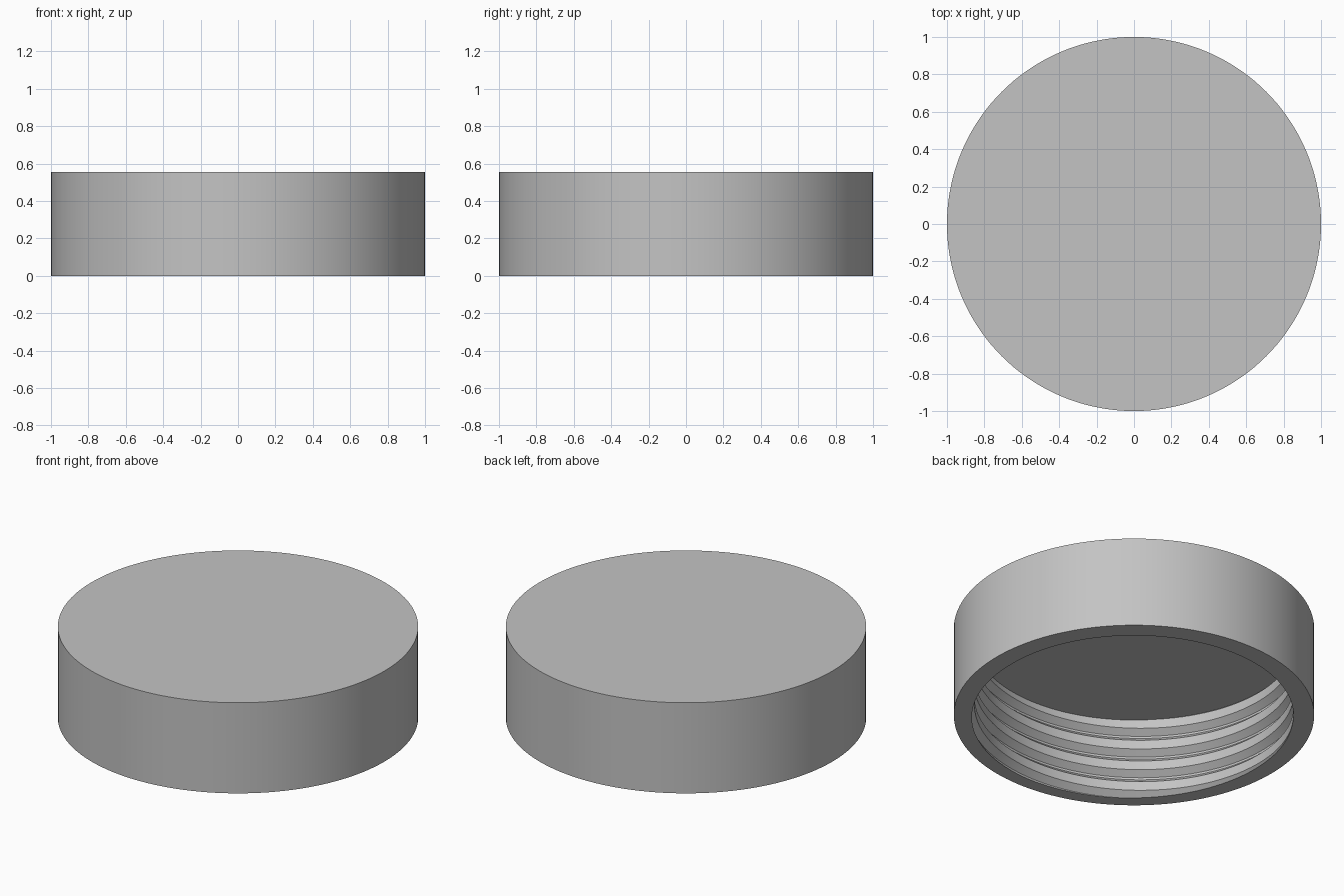
import bpy, bmesh, math

cube = bpy.data.objects.get("Cube")
if cube:
    bpy.data.objects.remove(cube, do_unlink=True)

HEIGHT, CEILING = 0.555, 0.48        # outer height, underside of the top plate
OUTER, BORE, GROOVE = 1.0, 0.885, 0.92
PITCH, ROOT_HALF, EDGE_HALF = 0.1325, 0.0065, 0.0385
START = 0.023 + PITCH / 8            # groove centre height at angle 0
SEGMENTS = 144
TURNS = range(-2, 5)


def thread_radius(z, centre):
    """Trapezoid groove cut into the bore, repeated every pitch."""
    d = abs((z - centre + PITCH / 2) % PITCH - PITCH / 2)
    t = min(max((EDGE_HALF - d) / (EDGE_HALF - ROOT_HALF), 0), 1)
    return BORE + (GROOVE - BORE) * t


def section(angle):
    """Radius and height points from the top centre round to the ceiling centre."""
    centre = START + PITCH * angle / math.tau
    points = [(0, HEIGHT), (OUTER, HEIGHT), (OUTER, 0), (thread_radius(0, centre), 0)]
    for turn in TURNS:
        for offset in (-EDGE_HALF, -ROOT_HALF, ROOT_HALF, EDGE_HALF):
            z = min(max(centre + turn * PITCH + offset, 0), CEILING)
            points.append((thread_radius(z, centre), z))
    points.append((thread_radius(CEILING, centre), CEILING))
    points.append((0, CEILING))
    return points


# Sweep the section round the axis; the thread climbs one pitch per turn
bm = bmesh.new()
columns = []
for i in range(SEGMENTS + 1):
    a = math.tau * i / SEGMENTS
    columns.append([bm.verts.new((r * math.cos(a), r * math.sin(a), z))
                    for r, z in section(a)])
for left, right in zip(columns, columns[1:]):
    for j in range(len(left) - 1):
        bm.faces.new((left[j], left[j + 1], right[j + 1], right[j]))
bmesh.ops.remove_doubles(bm, verts=bm.verts[:], dist=0.00005)
bmesh.ops.dissolve_degenerate(bm, edges=bm.edges[:], dist=0.00001)
bmesh.ops.recalc_face_normals(bm, faces=bm.faces[:])

mesh = bpy.data.meshes.new("threaded_lid")
bm.to_mesh(mesh)
bm.free()
lid = bpy.data.objects.new("threaded_lid", mesh)
bpy.context.collection.objects.link(lid)

# Plain grey material
grey = bpy.data.materials.new("light_grey")
grey.use_nodes = True
colour = (0.55, 0.55, 0.55, 1)
grey.diffuse_color = colour
for node in grey.node_tree.nodes:
    if node.type == "BSDF_PRINCIPLED":
        node.inputs["Base Color"].default_value = colour
mesh.materials.append(grey)

# Smooth walls with crisp rims and thread edges
bpy.ops.object.select_all(action="DESELECT")
lid.select_set(True)
bpy.context.view_layer.objects.active = lid
bpy.ops.object.shade_smooth_by_angle(angle=math.radians(25))
